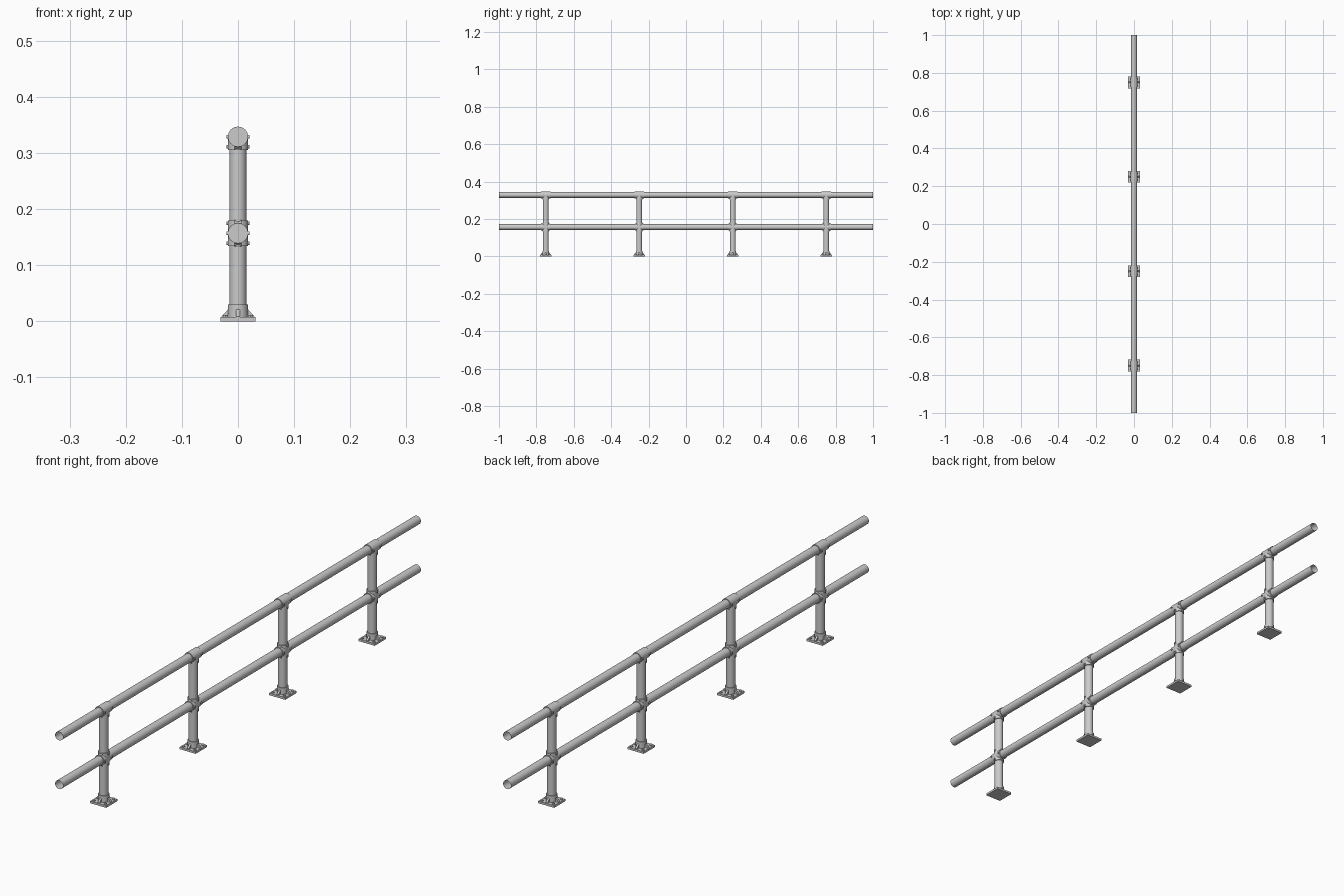
import bpy, bmesh, math
from mathutils import Matrix, Vector

if "Cube" in bpy.data.objects:
    bpy.data.objects.remove(bpy.data.objects["Cube"])

R, RS = 0.0152, 0.018          # pipe and fitting radii
Z_TOP, Z_MID = 0.329, 0.157    # rail heights
POSTS = (-0.75, -0.25, 0.25, 0.75)


def cyl(bm, p0, p1, r, r2=None, seg=32, caps=True):
    p0, p1 = Vector(p0), Vector(p1)
    d = p1 - p0
    rot = Vector((0, 0, 1)).rotation_difference(d).to_matrix().to_4x4()
    bmesh.ops.create_cone(bm, cap_ends=caps, segments=seg, radius1=r,
                          radius2=r if r2 is None else r2, depth=d.length,
                          matrix=Matrix.Translation((p0 + p1) / 2) @ rot)


def prism(bm, pts, thick, mat):
    # extrude an xz outline symmetrically along local y
    vs = [bm.verts.new(mat @ Vector((x, -thick / 2, z))) for x, z in pts]
    f = bm.faces.new(vs)
    g = bmesh.ops.extrude_face_region(bm, geom=[f])
    off = mat.to_3x3() @ Vector((0, thick, 0))
    bmesh.ops.translate(bm, vec=off,
                        verts=[v for v in g['geom'] if isinstance(v, bmesh.types.BMVert)])


def finish(bm, name, y=0.0, bevel=0):
    bmesh.ops.recalc_face_normals(bm, faces=bm.faces[:])
    me = bpy.data.meshes.new(name)
    bm.to_mesh(me)
    bm.free()
    ob = bpy.data.objects.new(name, me)
    ob.location.y = y
    bpy.context.collection.objects.link(ob)
    bpy.context.view_layer.objects.active = ob
    ob.select_set(True)
    bpy.ops.object.shade_smooth_by_angle(angle=math.radians(35))
    ob.select_set(False)


def screw(bm, y, z):
    # set screw boss on both sides of a fitting
    for s in (-1, 1):
        cyl(bm, (s * 0.015, y, z), (s * 0.0205, y, z), 0.0033, seg=12)


def web(bm, z, sy, sz):
    # fillet web in the corner between rail sleeve and post sleeve
    a = RS - 0.002
    pts = [(a, a), (a + 0.008, a), (a + 0.003, a + 0.003), (a, a + 0.008)]
    m = Matrix.Translation((0, 0, z)) @ Matrix.Rotation(math.pi / 2, 4, 'Z')
    prism(bm, [(sy * p, sz * q) for p, q in pts], 0.012, m)


# open-ended rails
for name, z in (("top_rail", Z_TOP), ("middle_rail", Z_MID)):
    bm = bmesh.new()
    cyl(bm, (0, -1, z), (0, 1, z), R, caps=False)
    finish(bm, name)

for i, y in enumerate(POSTS, 1):
    # post
    bm = bmesh.new()
    cyl(bm, (0, 0, 0.004), (0, 0, Z_TOP), R)
    finish(bm, f"post_{i}", y)

    # top tee fitting
    bm = bmesh.new()
    cyl(bm, (0, -0.026, Z_TOP), (0, 0.026, Z_TOP), RS)
    cyl(bm, (0, 0, 0.305), (0, 0, Z_TOP), RS)
    for s in (-1, 1):
        screw(bm, s * 0.019, Z_TOP)
        web(bm, Z_TOP, s, -1)
    screw(bm, 0, 0.311)
    finish(bm, f"top_tee_{i}", y)

    # middle cross fitting
    bm = bmesh.new()
    cyl(bm, (0, -0.024, Z_MID), (0, 0.024, Z_MID), RS)
    cyl(bm, (0, 0, Z_MID - 0.023), (0, 0, Z_MID + 0.023), RS)
    for s in (-1, 1):
        screw(bm, s * 0.019, Z_MID)
        screw(bm, 0, Z_MID + s * 0.018)
        for t in (-1, 1):
            web(bm, Z_MID, s, t)
    finish(bm, f"middle_cross_{i}", y)

    # base flange: plate, socket, gussets and corner bolts
    bm = bmesh.new()
    bmesh.ops.create_cube(bm, size=1, matrix=Matrix.Translation((0, 0, 0.0037))
                          @ Matrix.Diagonal((0.063, 0.063, 0.0074, 1)))
    cyl(bm, (0, 0, 0.006), (0, 0, 0.030), RS)
    for k in range(4):
        m = Matrix.Rotation(k * math.pi / 2, 4, 'Z')
        prism(bm, [(0.014, 0.006), (0.029, 0.006), (0.029, 0.009), (0.018, 0.021),
                   (0.014, 0.021)], 0.007, m)
    for sx in (-1, 1):
        for sy in (-1, 1):
            c = (sx * 0.0225, sy * 0.0225)
            cyl(bm, (*c, 0.006), (*c, 0.011), 0.005, seg=6)
    finish(bm, f"base_flange_{i}", y)
